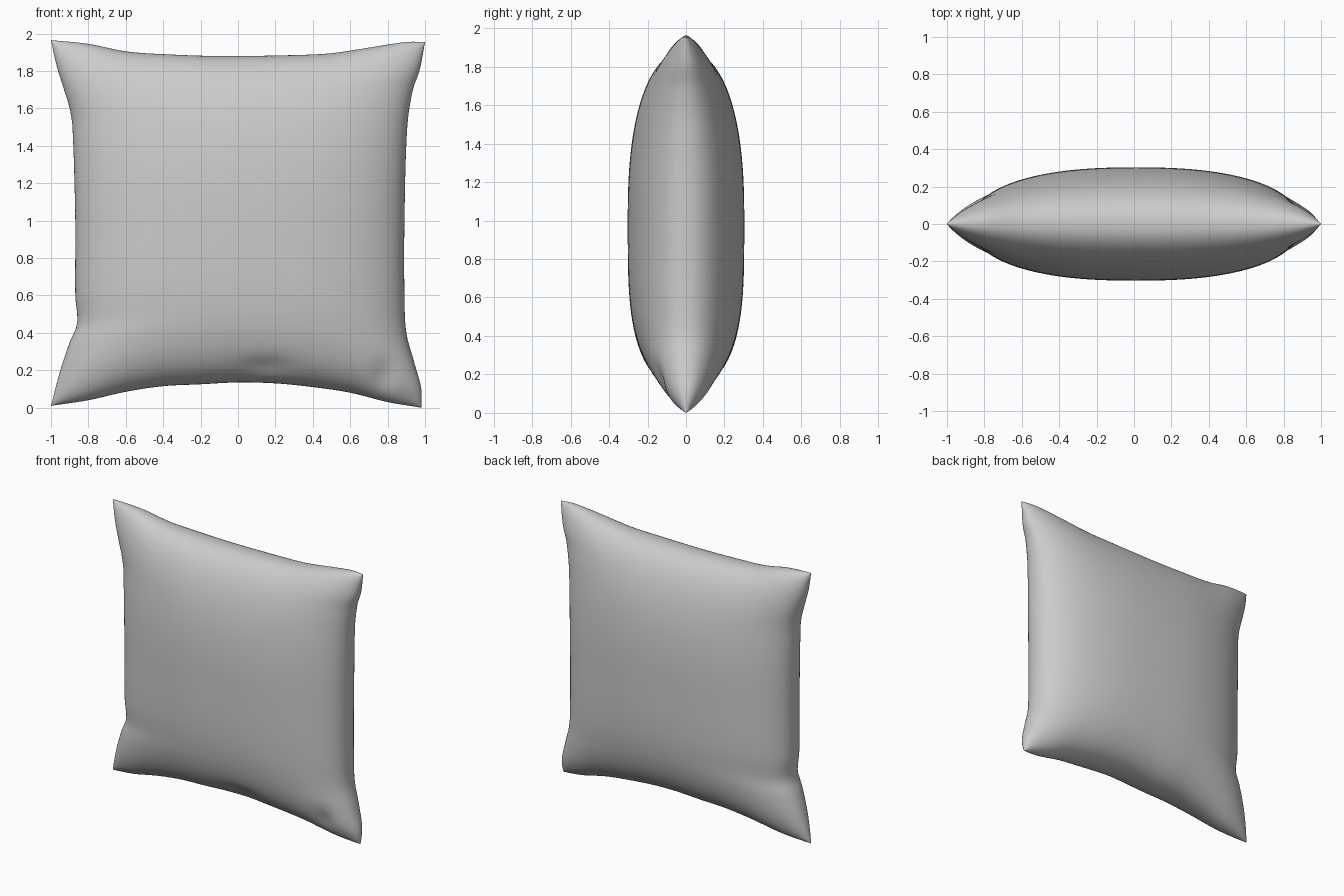
import bpy, bmesh, math

if "Cube" in bpy.data.objects:
    bpy.data.objects.remove(bpy.data.objects["Cube"])

N = 72  # grid cells per side

# Pillow outline (x, z), read along each seam
TOP = [(-1, 1.965), (-.8, 1.945), (-.6, 1.905), (-.4, 1.89), (-.1, 1.88),
       (.3, 1.885), (.5, 1.895), (.7, 1.925), (.9, 1.955), (1, 1.955)]
BOTTOM = [(-1, .01), (-.8, .04), (-.6, .085), (-.4, .115), (-.2, .125), (0, .135),
          (.2, .13), (.4, .11), (.6, .08), (.8, .03), (.98, .0)]
LEFT = [(-1, .01), (-.95, .2), (-.9, .35), (-.86, .45), (-.87, .6), (-.87, 1),
        (-.885, 1.5), (-.9, 1.6), (-.93, 1.7), (-.97, 1.83), (-1, 1.965)]
RIGHT = [(.98, .0), (.98, .1), (.94, .25), (.9, .4), (.89, .6), (.89, 1),
         (.905, 1.5), (.935, 1.7), (.97, 1.8), (1, 1.955)]


def seam(points, axis):
    """Smooth curve through the points, parameter 0..1 along the given axis."""
    a = [p[axis] for p in points]
    b = [p[1 - axis] for p in points]
    n = len(a)
    slope = [(b[min(i + 1, n - 1)] - b[max(i - 1, 0)]) /
             (a[min(i + 1, n - 1)] - a[max(i - 1, 0)]) for i in range(n)]

    def at(t):
        s = a[0] + t * (a[-1] - a[0])
        i = max(k for k in range(n - 1) if a[k] <= s + 1e-9)
        h = a[i + 1] - a[i]
        w = (s - a[i]) / h
        val = ((1 + 2 * w) * (1 - w) ** 2 * b[i] + w * (1 - w) ** 2 * h * slope[i]
               + w * w * (3 - 2 * w) * b[i + 1] + w * w * (w - 1) * h * slope[i + 1])
        return (s, val) if axis == 0 else (val, s)
    return at


top, bottom, left, right = seam(TOP, 0), seam(BOTTOM, 0), seam(LEFT, 1), seam(RIGHT, 1)


def outline_point(u, v):
    """Fill the four seams with a blended patch."""
    B, T, L, R = bottom(u), top(u), left(v), right(v)
    return [(1 - v) * B[k] + v * T[k] + (1 - u) * L[k] + u * R[k]
            - ((1 - u) * (1 - v) * BOTTOM[0][k] + u * (1 - v) * BOTTOM[-1][k]
               + (1 - u) * v * TOP[0][k] + u * v * TOP[-1][k]) for k in (0, 1)]


def puff(u, v):
    """Stuffing thickness, fuller towards the bottom."""
    a, b = abs(2 * u - 1), 2 * v - 1
    fu = max(0, 1 - a ** 2.4)
    fv = max(0, 1 - abs(b) ** (2.4 if b > 0 else 3.6))
    return .303 * (fu * fv) ** .45


def crease(x, z):
    """Soft dents low on the front."""
    g = lambda cx, cz, rx, rz: math.exp(-((x - cx) / rx) ** 2 - ((z - cz) / rz) ** 2)
    return .02 * g(.15, .22, .12, .05) + .02 * g(.78, .17, .06, .08)


# Pillow: front and back sheets sharing the seam
bm = bmesh.new()
steps = [.5 - .5 * math.cos(math.pi * i / N) for i in range(N + 1)]
sheets = {-1: {}, 1: {}}
for i, u in enumerate(steps):
    for j, v in enumerate(steps):
        x, z = outline_point(u, v)
        if i in (0, N) or j in (0, N):
            sheets[-1][i, j] = sheets[1][i, j] = bm.verts.new((x, 0, z))
        else:
            t = puff(u, v)
            sheets[1][i, j] = bm.verts.new((x, t, z))
            sheets[-1][i, j] = bm.verts.new((x, -t + min(crease(x, z), t * .5), z))
for side, g in sheets.items():
    for i in range(N):
        for j in range(N):
            quad = [g[i, j], g[i + 1, j], g[i + 1, j + 1], g[i, j + 1]]
            bm.faces.new(quad if side < 0 else quad[::-1])
for f in bm.faces:
    f.smooth = True
mesh = bpy.data.meshes.new("pillow")
bm.to_mesh(mesh)
bm.free()
pillow = bpy.data.objects.new("pillow", mesh)
bpy.context.collection.objects.link(pillow)

fabric = bpy.data.materials.new("grey fabric")
fabric.diffuse_color = (.6, .6, .6, 1)
fabric.use_nodes = True
fabric.node_tree.nodes["Principled BSDF"].inputs["Base Color"].default_value = fabric.diffuse_color
mesh.materials.append(fabric)
